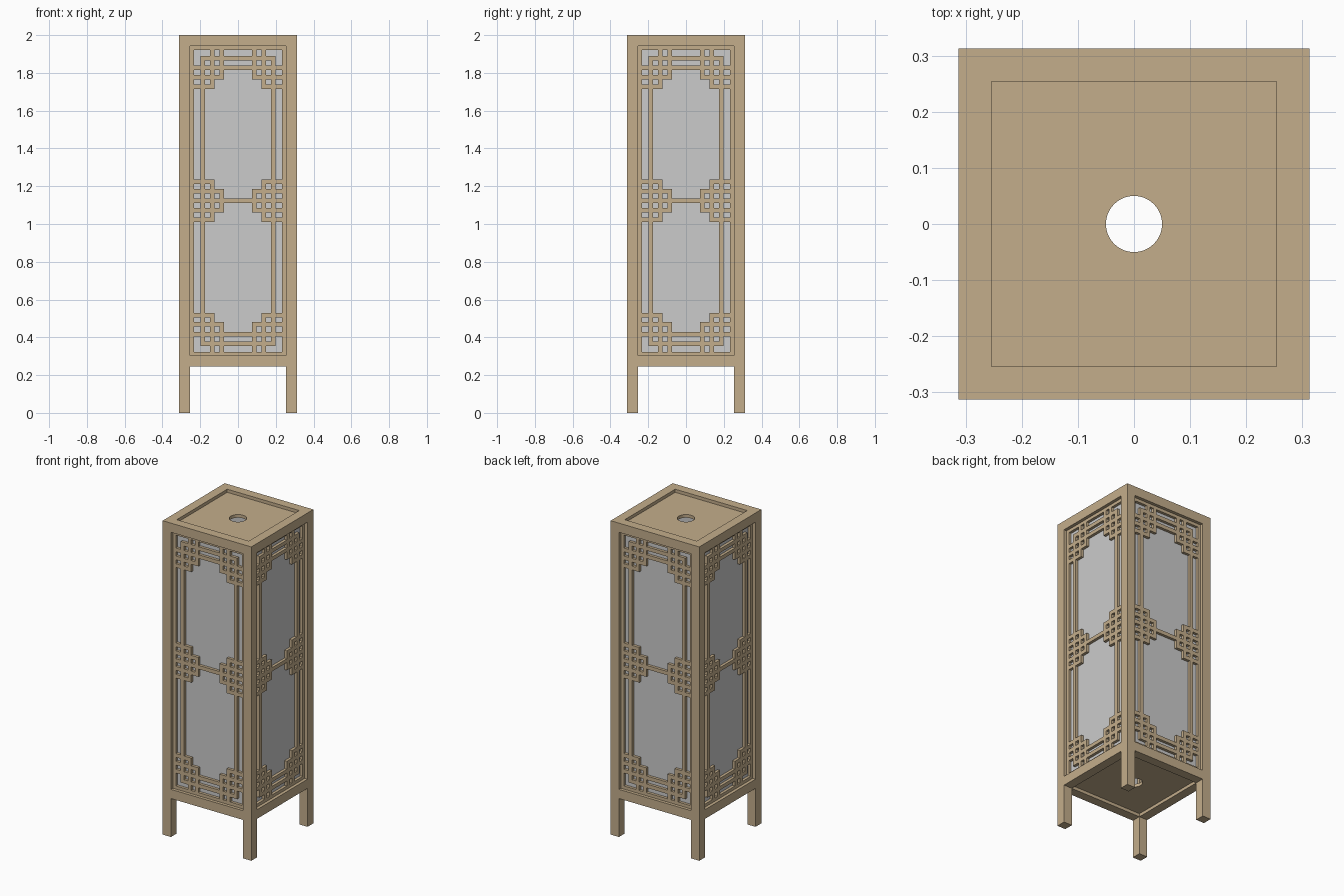
import bpy, bmesh, math
from mathutils import Matrix

if "Cube" in bpy.data.objects:
    bpy.data.objects.remove(bpy.data.objects["Cube"])

OUT, INN = 0.3125, 0.254           # outer face and inner edge of the posts
MID, W = (OUT + INN) / 2, OUT - INN
Z0, Z1 = 0.245, 2.0                # bottom and top of the cabinet frame
ZC = (Z0 + Z1) / 2                 # mid height of the panels
HALF = ZC - Z0 - W                 # half height of a panel opening
BAR = 0.024

wood = bpy.data.materials.new("wood")
wood.diffuse_color = (0.55, 0.42, 0.26, 1)
wood.use_nodes = True
wood.node_tree.nodes["Principled BSDF"].inputs["Base Color"].default_value = wood.diffuse_color


def add_object(name, bm, mat=None):
    bmesh.ops.recalc_face_normals(bm, faces=bm.faces)
    me = bpy.data.meshes.new(name)
    bm.to_mesh(me)
    bm.free()
    if mat:
        me.materials.append(mat)
    ob = bpy.data.objects.new(name, me)
    bpy.context.collection.objects.link(ob)
    return ob


def box(name, lo, hi, mat=None):
    bm = bmesh.new()
    bmesh.ops.create_cube(bm, size=1)
    for v in bm.verts:
        v.co = [(a + b) / 2 + c * (b - a) for a, b, c in zip(lo, hi, v.co)]
    return add_object(name, bm, mat)


def holed_board(name, z, thick, r=0.05, n=48):
    # Square board with a round hole: bridge the circle to a square outline
    bm = bmesh.new()
    rings = []
    for i in range(n):
        a = 2 * math.pi * i / n
        c, s = math.cos(a), math.sin(a)
        k = INN / max(abs(c), abs(s))
        rings.append([bm.verts.new(p) for p in (
            (r * c, r * s, z), (k * c, k * s, z),
            (k * c, k * s, z + thick), (r * c, r * s, z + thick))])
    for i in range(n):
        p, q = rings[i], rings[(i + 1) % n]
        for j in range(4):
            bm.faces.new((p[j], q[j], q[(j + 1) % 4], p[(j + 1) % 4]))
    bmesh.ops.dissolve_limit(bm, angle_limit=0.001, verts=bm.verts, edges=bm.edges)
    return add_object(name, bm, wood)


def lattice_bars():
    # Rectangles (x0, x1, z0, z1) relative to the panel centre
    h = BAR / 2
    v1, v2, v3 = 0.187, 0.137, 0.087           # vertical bar positions
    h1, h2, h3, h4 = [HALF - d for d in (0.063, 0.114, 0.165, 0.214)]
    e = 0.02                                   # border width
    bars = [(-INN, INN, -h, h)]
    for s in (-1, 1):
        def vert(x, a, b):
            bars.append((s * x - h, s * x + h, a, b))

        def side(z, x):                        # bar from the border inwards
            bars.append((*sorted((s * INN, s * x)), z - h, z + h))
        bars.append((*sorted((s * INN, s * (INN - e))), -HALF, HALF))
        bars.append((-INN, INN, *sorted((s * HALF, s * (HALF - e)))))
        bars.append((-v1 - h, v1 + h, s * h1 - h, s * h1 + h))
        bars.append((-INN, INN, s * h2 - h, s * h2 + h))
        vert(v1, -h1, h1)
        vert(v2, -0.1 - h, 0.1 + h)
        vert(v3, -0.05 - h, 0.05 + h)
        for t in (-1, 1):
            vert(v2, *sorted((t * (h4 - h), t * HALF)))
            vert(v3, *sorted((t * (h3 - h), t * HALF)))
            side(t * h3, v3 - h)
            side(t * h4, v2 - h)
            side(t * 0.05, v3 - h)
            side(t * 0.1, v2 - h)
    return [tuple(round(c, 4) for c in b) for b in bars]


def lattice(name, y, thick):
    # Merge all bars into one clean sheet, then give it thickness
    bars = lattice_bars()
    xs = sorted({c for b in bars for c in b[:2]})
    zs = sorted({c for b in bars for c in b[2:]})
    bm = bmesh.new()
    for x0, x1 in zip(xs, xs[1:]):
        for z0, z1 in zip(zs, zs[1:]):
            x, z = (x0 + x1) / 2, (z0 + z1) / 2
            if any(b[0] < x < b[1] and b[2] < z < b[3] for b in bars):
                bm.faces.new([bm.verts.new((u, y, w + ZC)) for u, w in
                              ((x0, z0), (x1, z0), (x1, z1), (x0, z1))])
    bmesh.ops.remove_doubles(bm, verts=bm.verts, dist=1e-5)
    ext = bmesh.ops.extrude_face_region(bm, geom=bm.faces[:], use_keep_orig=True)
    bmesh.ops.translate(bm, vec=(0, thick, 0), verts=[
        g for g in ext["geom"] if isinstance(g, bmesh.types.BMVert)])
    return add_object(name, bm, wood)


# Legs running the full height as corner posts, rails, screens, paper
for i, side in enumerate(("front", "right", "back", "left")):
    parts = [
        box(f"{side}_corner_post", (INN, -OUT, 0), (OUT, -INN, Z1), wood),
        box(f"{side}_bottom_rail", (-INN, -OUT, Z0), (INN, -INN, Z0 + W), wood),
        box(f"{side}_top_rail", (-INN, -OUT, Z1 - W), (INN, -INN, Z1), wood),
        lattice(f"{side}_lattice", -0.2925, 0.02),
        box(f"{side}_paper", (-INN, -0.275, Z0 + W), (INN, -0.27, Z1 - W)),
    ]
    for ob in parts:
        ob.data.transform(Matrix.Rotation(i * math.pi / 2, 4, "Z"))

# Recessed top and bottom boards with a vent hole
holed_board("top_board", Z1 - 0.04, 0.02)
holed_board("bottom_board", Z0 + 0.02, 0.02)
